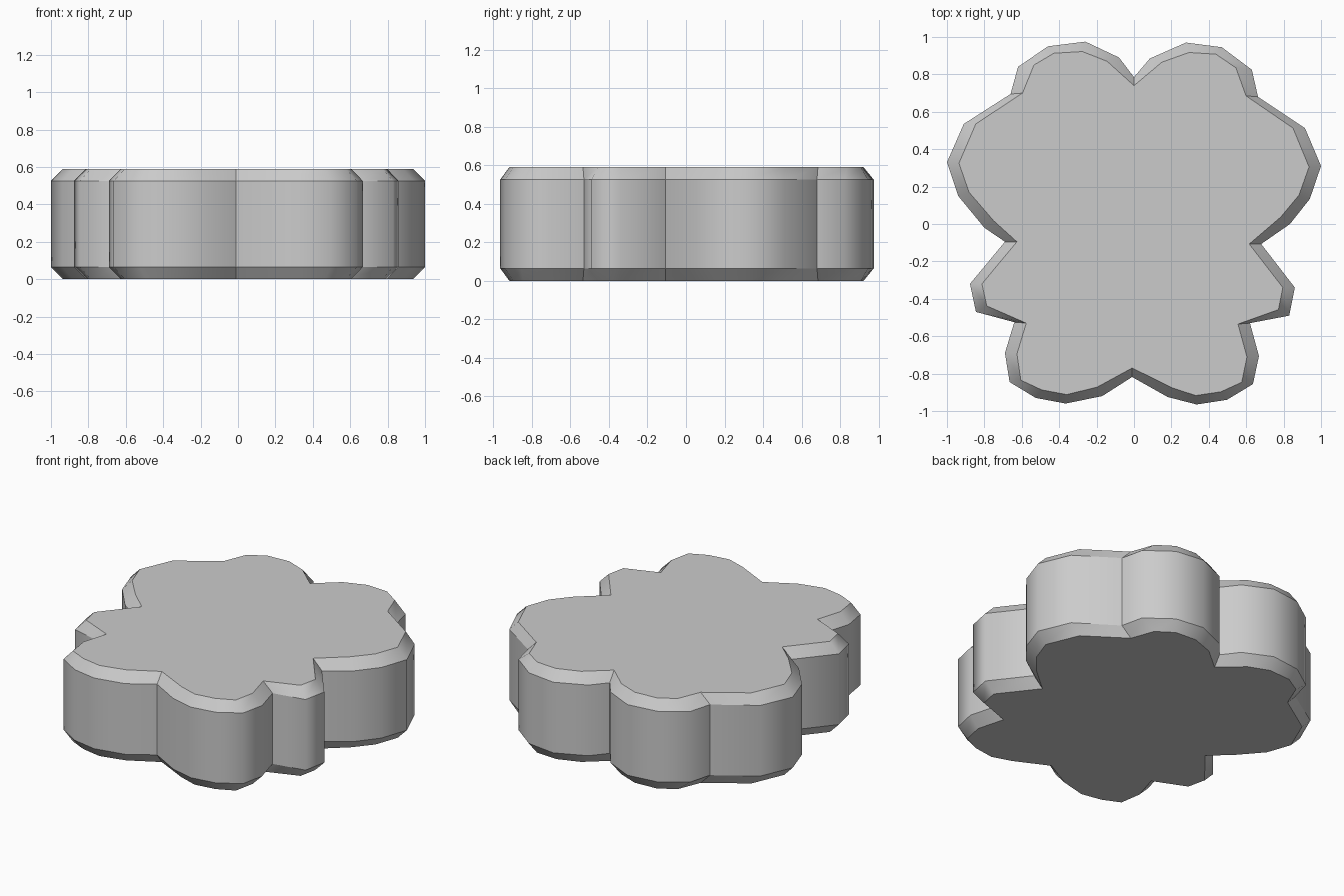
import bpy, bmesh

if "Cube" in bpy.data.objects:
    bpy.data.objects.remove(bpy.data.objects["Cube"])

# Petal outline, top notch to bottom notch, left and right sides
LEFT = [(0, .785), (-.08, .89), (-.26, .975), (-.46, .95), (-.62, .84),
        (-.66, .695), (-.91, .535), (-1, .33), (-.94, .15), (-.80, -.02),
        (-.69, -.095), (-.877, -.32), (-.845, -.47),
        (-.64, -.525), (-.69, -.69), (-.665, -.845), (-.525, -.93),
        (-.365, -.96), (-.17, -.92), (-.01, -.818)]
RIGHT = [(.085, .885), (.278, .97), (.47, .945), (.63, .825),
         (.663, .68), (.914, .513), (1, .31), (.94, .134), (.834, 0),
         (.68, -.107), (.86, -.34), (.83, -.49),
         (.62, -.53), (.668, -.706), (.636, -.856), (.497, -.94),
         (.335, -.965), (.18, -.925)]
# How far the bevel moves each left-side point inwards
INSET = [(0, -.045), (-.064, -.02), (-.016, -.053), (.032, -.037), (.085, .01),
         (.064, .005), (.064, 0), (.064, -.005), (.058, .02), (.05, .037),
         (.064, 0), (.064, 0), (.058, .032),
         (.064, -.005), (.064, -.005), (.06, .01), (.032, .043),
         (.005, .048), (-.027, .048), (0, .048)]
NOTCHES = {0, 5, 10, 13, 19}

# Closed loop, counter-clockwise from the top notch
outer = LEFT + RIGHT[::-1]
inset = INSET + [(-dx, dy) for dx, dy in INSET[1:-1][::-1]]
inner = [(x + dx, y + dy) for (x, y), (dx, dy) in zip(outer, inset)]
count = len(outer)
notches = NOTCHES | {(count - i) % count for i in NOTCHES}

# Thick slab with a bevel along its lower and upper rim
bm = bmesh.new()
rings = [[bm.verts.new((x, y, z)) for x, y in loop]
         for loop, z in ((inner, 0), (outer, .065), (outer, .525), (inner, .59))]
for low, high in zip(rings, rings[1:]):
    for i in range(count):
        j = (i + 1) % count
        bm.faces.new((low[i], low[j], high[j], high[i]))
bm.faces.new(rings[0][::-1])
bm.faces.new(rings[3])

# Smooth petals, crisp rims and notches
for face in bm.faces:
    face.smooth = True
for ring in rings:
    for i in range(count):
        bm.edges.get((ring[i], ring[(i + 1) % count])).smooth = False
for low, high in zip(rings, rings[1:]):
    for i in notches:
        bm.edges.get((low[i], high[i])).smooth = False
bmesh.ops.recalc_face_normals(bm, faces=bm.faces)

mesh = bpy.data.meshes.new("petal_slab")
bm.to_mesh(mesh)
bm.free()
slab = bpy.data.objects.new("petal_slab", mesh)
bpy.context.collection.objects.link(slab)
